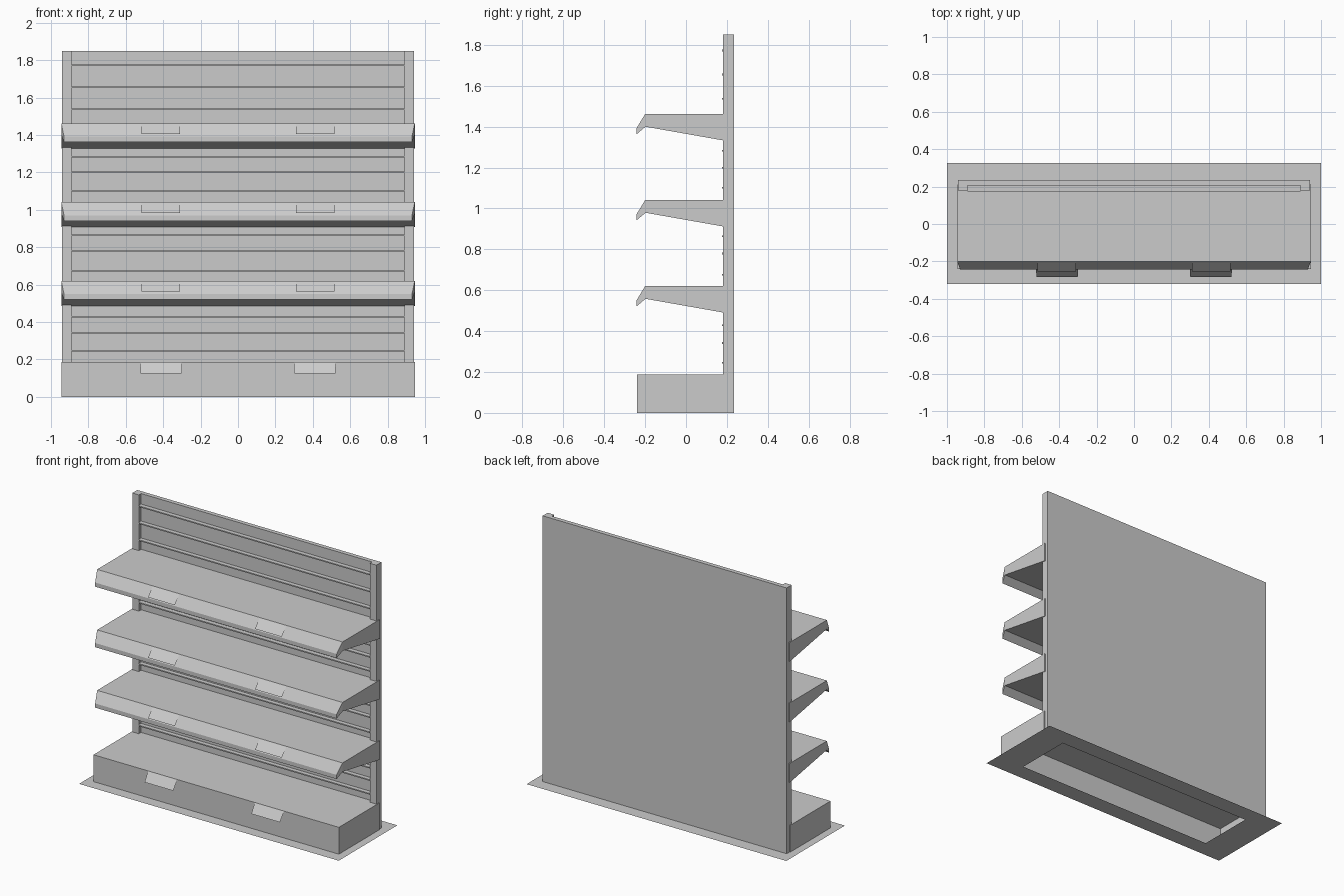
import bpy, bmesh

if "Cube" in bpy.data.objects:
    bpy.data.objects.remove(bpy.data.objects["Cube"], do_unlink=True)

GREY = (0.6, 0.6, 0.6, 1)
mat = bpy.data.materials.new("grey metal")
mat.use_nodes = True
mat.diffuse_color = GREY
mat.node_tree.nodes["Principled BSDF"].inputs["Base Color"].default_value = GREY


def finish(name, bm, fix_normals=True):
    if fix_normals:
        bmesh.ops.recalc_face_normals(bm, faces=bm.faces)
    mesh = bpy.data.meshes.new(name)
    bm.to_mesh(mesh)
    bm.free()
    mesh.materials.append(mat)
    obj = bpy.data.objects.new(name, mesh)
    bpy.context.collection.objects.link(obj)
    return obj


def box(name, x, y, z, open_bottom=False):
    bm = bmesh.new()
    bmesh.ops.create_cube(bm, size=1)
    for v in bm.verts:
        v.co = [r[0] if c < 0 else r[1] for c, r in zip(v.co, (x, y, z))]
    if open_bottom:
        bm.normal_update()
        bmesh.ops.delete(bm, geom=[f for f in bm.faces if f.normal.z < -0.9], context="FACES")
    return finish(name, bm, not open_bottom)


def label(name, x, half_top, half_bottom, top, bottom):
    """Thin tilted card between two (y, z) edges."""
    bm = bmesh.new()
    corners = [(x - half_top, *top), (x - half_bottom, *bottom),
               (x + half_bottom, *bottom), (x + half_top, *top)]
    bm.faces.new([bm.verts.new(c) for c in corners])
    finish(name, bm, False)


# Floor plate with a rectangular opening under the plinth
bm = bmesh.new()
outer = [bm.verts.new((x, y, 0)) for x, y in ((-1, -.32), (1, -.32), (1, .325), (-1, .325))]
inner = [bm.verts.new((x, y, 0)) for x, y in ((-.785, -.2), (.785, -.2), (.785, .205), (-.785, .205))]
for i in range(4):
    j = (i + 1) % 4
    bm.faces.new((outer[i], outer[j], inner[j], inner[i]))
finish("floor_plate", bm, False)

# Plinth, hollow below
box("plinth", (-.945, .945), (-.24, .205), (0, .187), open_bottom=True)

# Back board and its two posts
box("back_board", (-.94, .94), (.205, .235), (0, 1.85))
for side, x in (("right", (-.94, -.89)), ("left", (.89, .94))):
    box(side + "_post", x, (.18, .205), (0, 1.85))

# Horizontal rails on the board
rails = (.246, .342, .428, .675, .78, .864, 1.102, 1.2, 1.283, 1.537, 1.655, 1.773)
for i, z in enumerate(rails):
    box(f"rail_{i + 1}", (-.89, .89), (.175, .205), (z - .004, z + .004))


# Shelf: side profile (y, z below the top), with the lip ends drawn in
PROFILE = ((-.2, 0), (.21, 0), (.21, -.134), (-.198, -.062), (-.243, -.1), (-.243, -.071))


def shelf(name, top):
    bm = bmesh.new()
    ends = []
    for s in (-1, 1):
        ends.append([bm.verts.new((s * (.93 if y < -.22 else .945), y, top + z)) for y, z in PROFILE])
    n = len(PROFILE)
    for ring in ends:
        bm.faces.new((ring[0], ring[1], ring[2], ring[3]))
        bm.faces.new((ring[0], ring[3], ring[4], ring[5]))
    a, b = ends
    for i in range(n):
        j = (i + 1) % n
        bm.faces.new((a[i], a[j], b[j], b[i]))
    finish(name, bm)


for i in range(3):
    top = .62 + i * .421
    shelf(f"shelf_{i + 1}", top)
    for side, x in (("right", -.412), ("left", .412)):
        label(f"shelf_{i + 1}_{side}_label", x, .103, .103, (-.205, top - .002), (-.255, top - .058))

# Plinth labels
for side, x in (("right", -.411), ("left", .411)):
    label(f"plinth_{side}_label", x, .113, .11, (-.242, .187), (-.283, .125))
